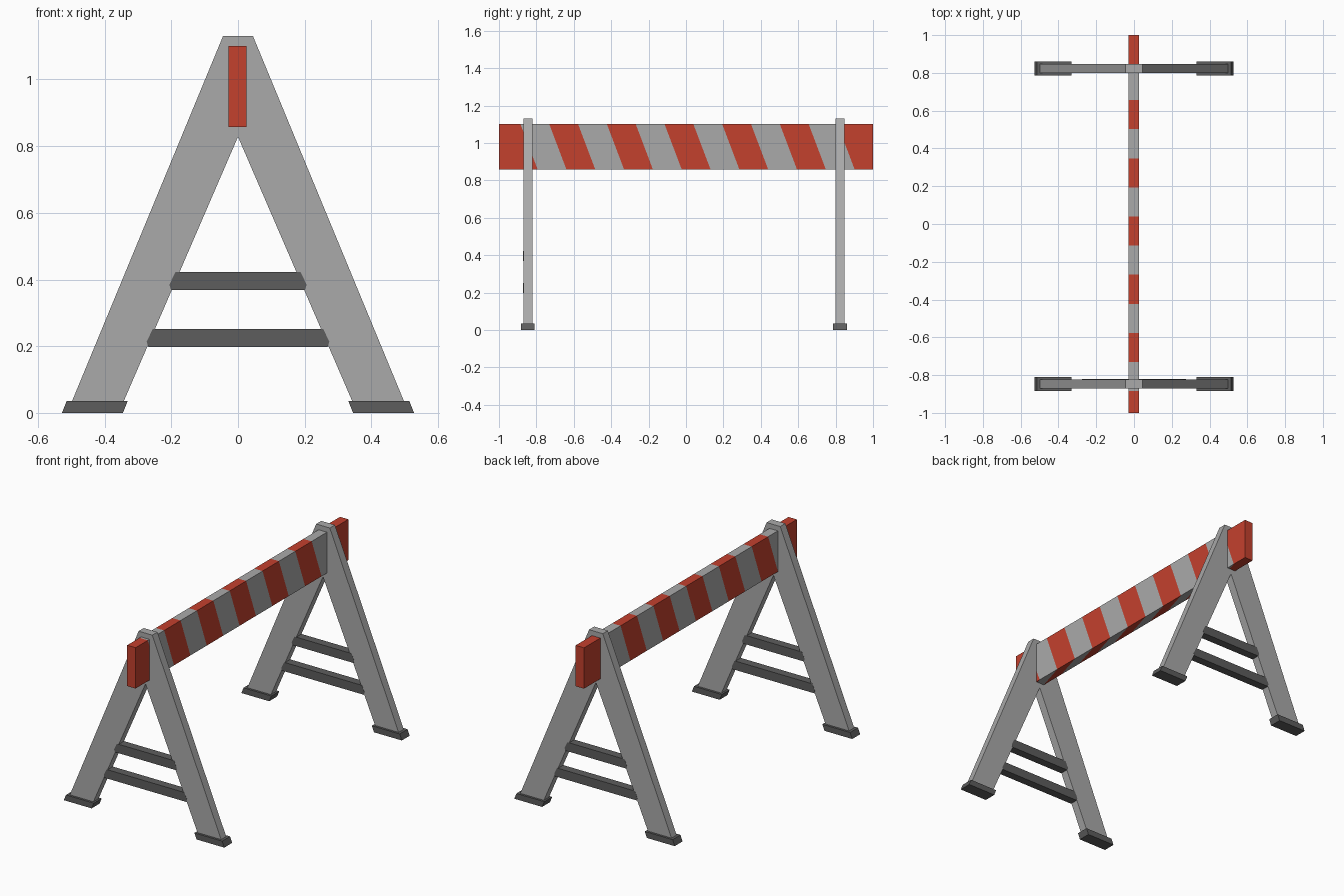
import bpy, bmesh

if "Cube" in bpy.data.objects:
    bpy.data.objects.remove(bpy.data.objects["Cube"])


def material(name, rgb):
    m = bpy.data.materials.new(name)
    m.diffuse_color = (*rgb, 1)
    m.use_nodes = True
    m.node_tree.nodes["Principled BSDF"].inputs["Base Color"].default_value = m.diffuse_color
    return m


GREY = material("light_grey", (0.40, 0.40, 0.40))
DARK = material("dark_grey", (0.11, 0.11, 0.11))
RED = material("warning_red", (0.55, 0.052, 0.027))


def finish(bm, name, mats):
    bmesh.ops.recalc_face_normals(bm, faces=bm.faces)
    me = bpy.data.meshes.new(name)
    bm.to_mesh(me)
    bm.free()
    for m in mats:
        me.materials.append(m)
    ob = bpy.data.objects.new(name, me)
    bpy.context.collection.objects.link(ob)
    return ob


def slab(name, profile, y, half, mat):
    """Extrude an x-z profile along y, centred on y."""
    bm = bmesh.new()
    face = bm.faces.new([bm.verts.new((x, y - half, z)) for x, z in profile])
    new = bmesh.ops.extrude_face_region(bm, geom=[face])["geom"]
    moved = [v for v in new if isinstance(v, bmesh.types.BMVert)]
    bmesh.ops.translate(bm, verts=moved, vec=(0, 2 * half, 0))
    return finish(bm, name, [mat])


# A-shaped end frames with feet and rungs
for end, y in (("front", -0.846), ("back", 0.823)):
    half_frame = [(0.045, 1.13), (0.502, 0.025), (0.347, 0.025)]
    outline = (half_frame + [(0, 0.828)]
               + [(-x, z) for x, z in reversed(half_frame)])
    slab(end + "_frame", outline, y, 0.024, GREY)
    for side, s in (("left", -1), ("right", 1)):
        foot = [(0.345, 0), (0.528, 0), (0.514, 0.035), (0.331, 0.035)]
        slab(f"{end}_{side}_foot", [(s * x, z) for x, z in foot], y, 0.037, DARK)
    for level, z0, w in (("lower", 0.198, 0.274), ("upper", 0.369, 0.206)):
        right = [(w - 0.005, z0), (w, z0 + 0.015), (w - 0.018, z0 + 0.053)]
        rung = right + [(-x, z) for x, z in reversed(right)]
        slab(f"{end}_{level}_rung", rung, y, 0.0248, DARK)

# Barrier board split into slanted stripes, red at both ends
X0, X1, Z0, Z1, SLANT = -0.029, 0.026, 0.857, 1.10, 0.092
cuts = [-1.0] + [-0.885 + 0.1541 * i for i in range(12)] + [1.0]
bm = bmesh.new()
rings = []
for i, y in enumerate(cuts):
    d = 0 if i in (0, len(cuts) - 1) else SLANT
    corners = [(X0, y, Z1), (X1, y, Z1), (X1, y + d, Z0), (X0, y - d, Z0)]
    rings.append([bm.verts.new(c) for c in corners])
for i, (a, b) in enumerate(zip(rings, rings[1:])):
    for k in range(4):
        f = bm.faces.new((a[k], a[(k + 1) % 4], b[(k + 1) % 4], b[k]))
        f.material_index = i % 2
bm.faces.new(rings[0])
bm.faces.new(rings[-1])
finish(bm, "striped_board", [RED, GREY])
